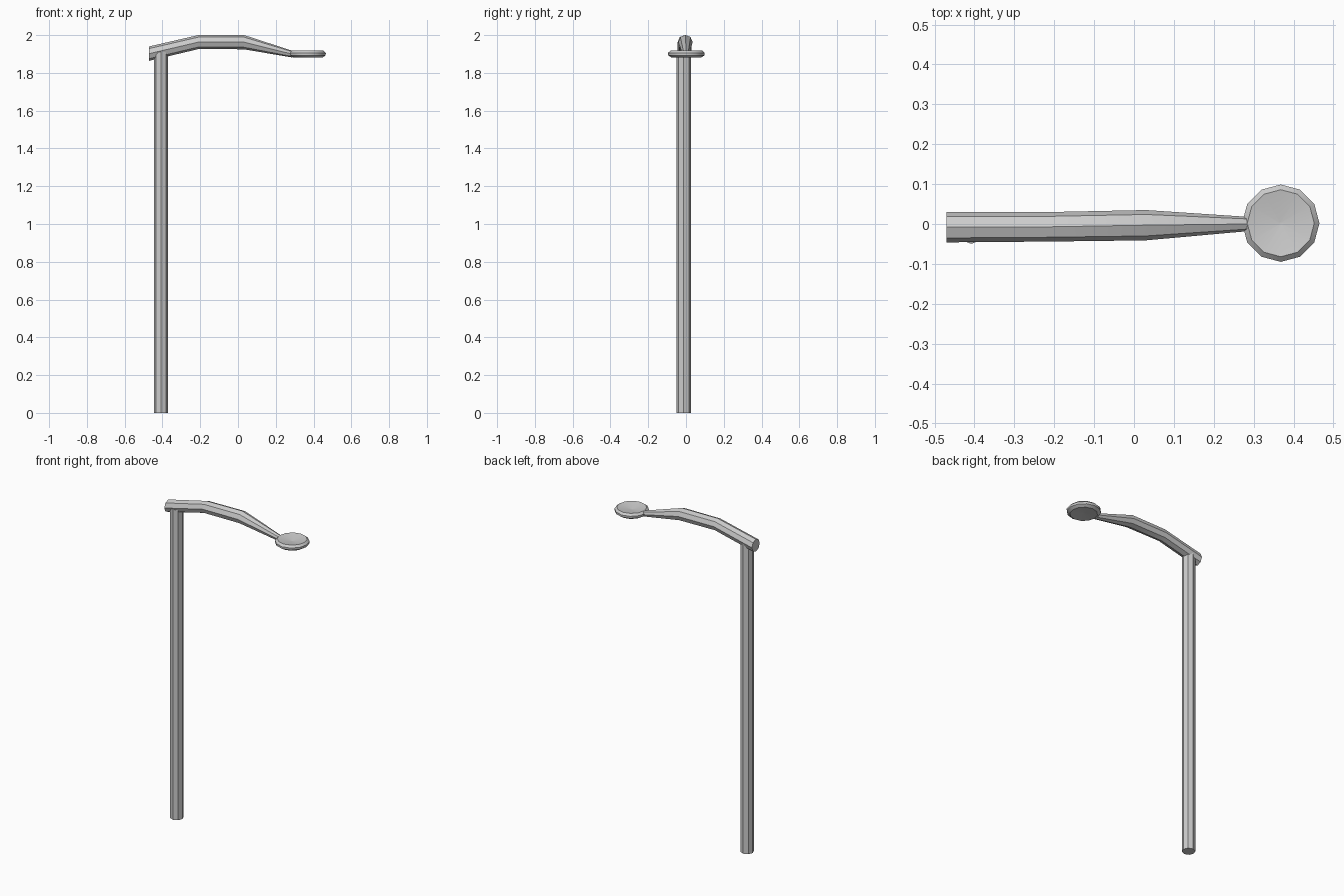
import bpy, bmesh, math

if "Cube" in bpy.data.objects:
    bpy.data.objects.remove(bpy.data.objects["Cube"])


def loft(name, rings, smooth=True):
    """Skin a list of equal-length rings and cap both ends."""
    bm = bmesh.new()
    rows = [[bm.verts.new(p) for p in ring] for ring in rings]
    n = len(rows[0])
    for a, b in zip(rows, rows[1:]):
        for i in range(n):
            j = (i + 1) % n
            bm.faces.new((a[i], a[j], b[j], b[i]))
    # caps are fans around a centre point, so they can be dished
    bm.faces.new(rows[0][::-1])
    bm.faces.new(rows[-1])
    bmesh.ops.recalc_face_normals(bm, faces=bm.faces)
    mesh = bpy.data.meshes.new(name)
    bm.to_mesh(mesh)
    bm.free()
    obj = bpy.data.objects.new(name, mesh)
    bpy.context.collection.objects.link(obj)
    bpy.context.view_layer.objects.active = obj
    obj.select_set(True)
    if smooth:
        bpy.ops.object.shade_smooth_by_angle(angle=math.radians(30))
    obj.select_set(False)
    return obj


def circle(n, r):
    return [(r * math.cos(math.tau * i / n), r * math.sin(math.tau * i / n)) for i in range(n)]


# Upright pole
loft("pole", [[(-0.408 + u, -0.012 + v, z) for u, v in circle(8, 0.038)]
              for z in (0, 1.91)])

# Bent, tapering arm: x, y, z, radius of each section
stations = [(-0.47, -0.008, 1.902, 0.038), (-0.21, -0.007, 1.963, 0.037),
            (0.03, -0.003, 1.963, 0.038), (0.285, 0.0, 1.9, 0.018)]
loft("arm", [[(x, y + u, z + v) for u, v in circle(8, r)] for x, y, z, r in stations])

# Round lamp head with a raised rim and shallow dished faces: radius, z
profile = [(0.004, 1.887), (0.078, 1.881), (0.096, 1.893),
           (0.097, 1.906), (0.084, 1.918), (0.004, 1.904)]
loft("lamp_head", [[(0.368 + u, 0.002 + v, z) for u, v in circle(12, r)] for r, z in profile])
